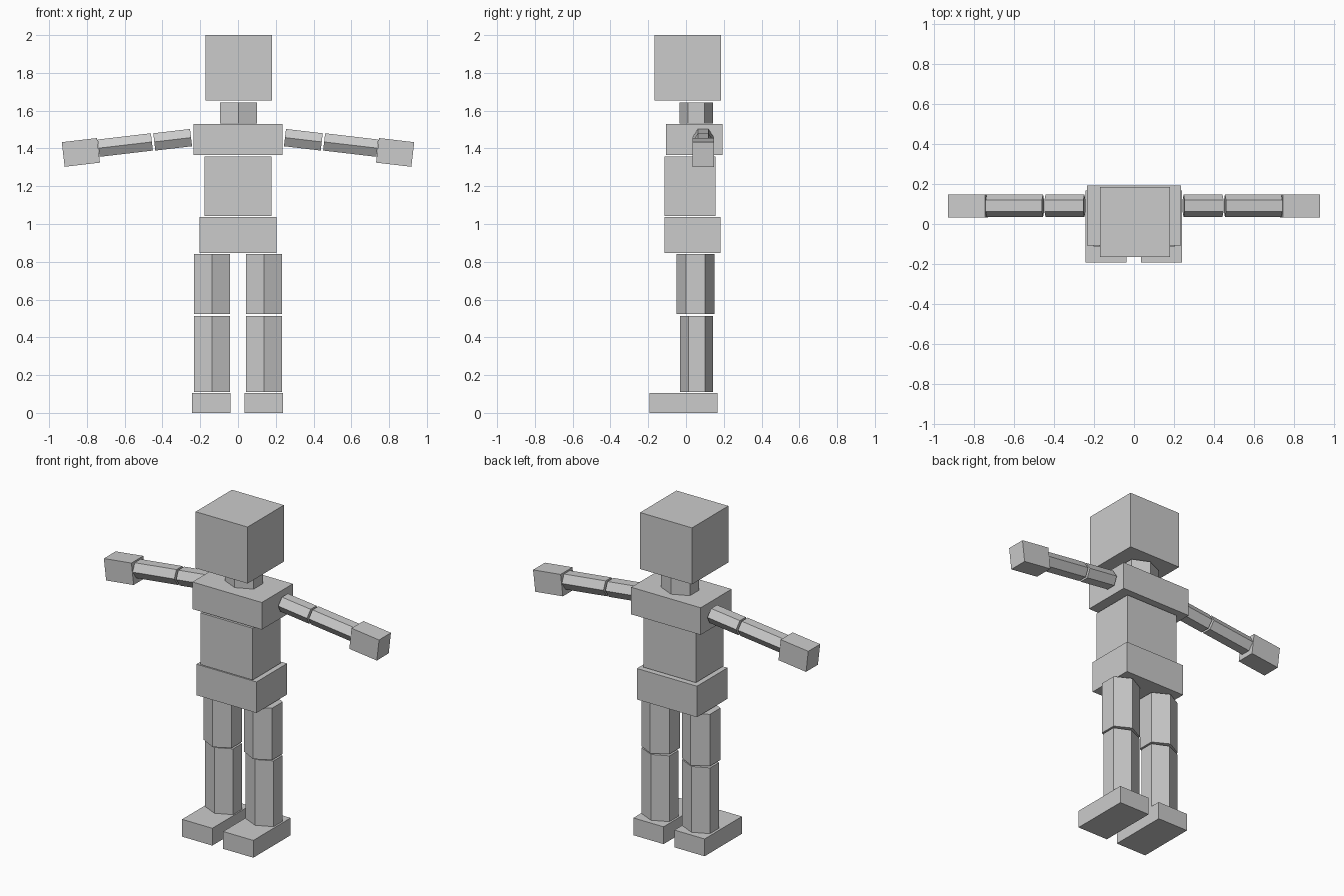
import bpy
from math import pi, sin, cos, sqrt, radians

if "Cube" in bpy.data.objects:
    bpy.data.objects.remove(bpy.data.objects["Cube"])

TILT = radians(6.7)  # droop of the arms


def finish(name, verts, faces, loc, rot_y):
    mesh = bpy.data.meshes.new(name)
    mesh.from_pydata(verts, [], faces)
    obj = bpy.data.objects.new(name, mesh)
    obj.location = loc
    obj.rotation_euler = (0, rot_y, 0)
    bpy.context.collection.objects.link(obj)


def prism(name, ring, height, loc, rot_y=0):
    """Extrude a counter-clockwise ring of (x, y) points, centred on loc."""
    n = len(ring)
    verts = [(x, y, z) for z in (-height / 2, height / 2) for x, y in ring]
    faces = [tuple(reversed(range(n))), tuple(range(n, 2 * n))]
    faces += [(i, (i + 1) % n, n + (i + 1) % n, n + i) for i in range(n)]
    finish(name, verts, faces, loc, rot_y)


def box(name, size, loc, rot_y=0):
    x, y = size[0] / 2, size[1] / 2
    prism(name, [(-x, -y), (x, -y), (x, y), (-x, y)], size[2], loc, rot_y)


def hexagon(name, half_x, half_y, height, loc, rot_y=0):
    """Six-sided prism: flat sides face x, corners point along y."""
    rx = half_x * 2 / sqrt(3)
    angles = [pi / 2 + k * pi / 3 for k in range(6)]
    ring = [(rx * cos(a), half_y * sin(a)) for a in angles]
    prism(name, ring, height, loc, rot_y)


# head, neck and body
box("head", (0.352, 0.352, 0.346), (0.005, 0.01, 1.827))
hexagon("neck", 0.098, 0.089, 0.112, (0.002, 0.054, 1.587))
box("chest", (0.471, 0.300, 0.166), (0.001, 0.043, 1.447))
box("waist", (0.355, 0.269, 0.317), (0.001, 0.022, 1.200))
box("pelvis", (0.407, 0.296, 0.190), (0.001, 0.035, 0.942))

for side, s in (("left", 1), ("right", -1)):
    # legs and feet
    hexagon(f"{side}_thigh", 0.095, 0.101, 0.318, (s * 0.1375, 0.050, 0.682))
    hexagon(f"{side}_shin", 0.095, 0.087, 0.403, (s * 0.1375, 0.056, 0.311))
    box(f"{side}_foot", (0.205, 0.361, 0.106), (s * 0.139 - 0.002, -0.013, 0.053))
    # arms and hands, drooping outward
    arm_rot = s * (pi / 2 + TILT)
    hexagon(f"{side}_upper_arm", 0.046, 0.057, 0.196, (s * 0.346, 0.091, 1.446), arm_rot)
    hexagon(f"{side}_forearm", 0.046, 0.057, 0.284, (s * 0.597, 0.091, 1.418), arm_rot)
    box(f"{side}_hand", (0.188, 0.115, 0.131), (s * 0.832, 0.091, 1.379), s * TILT)
